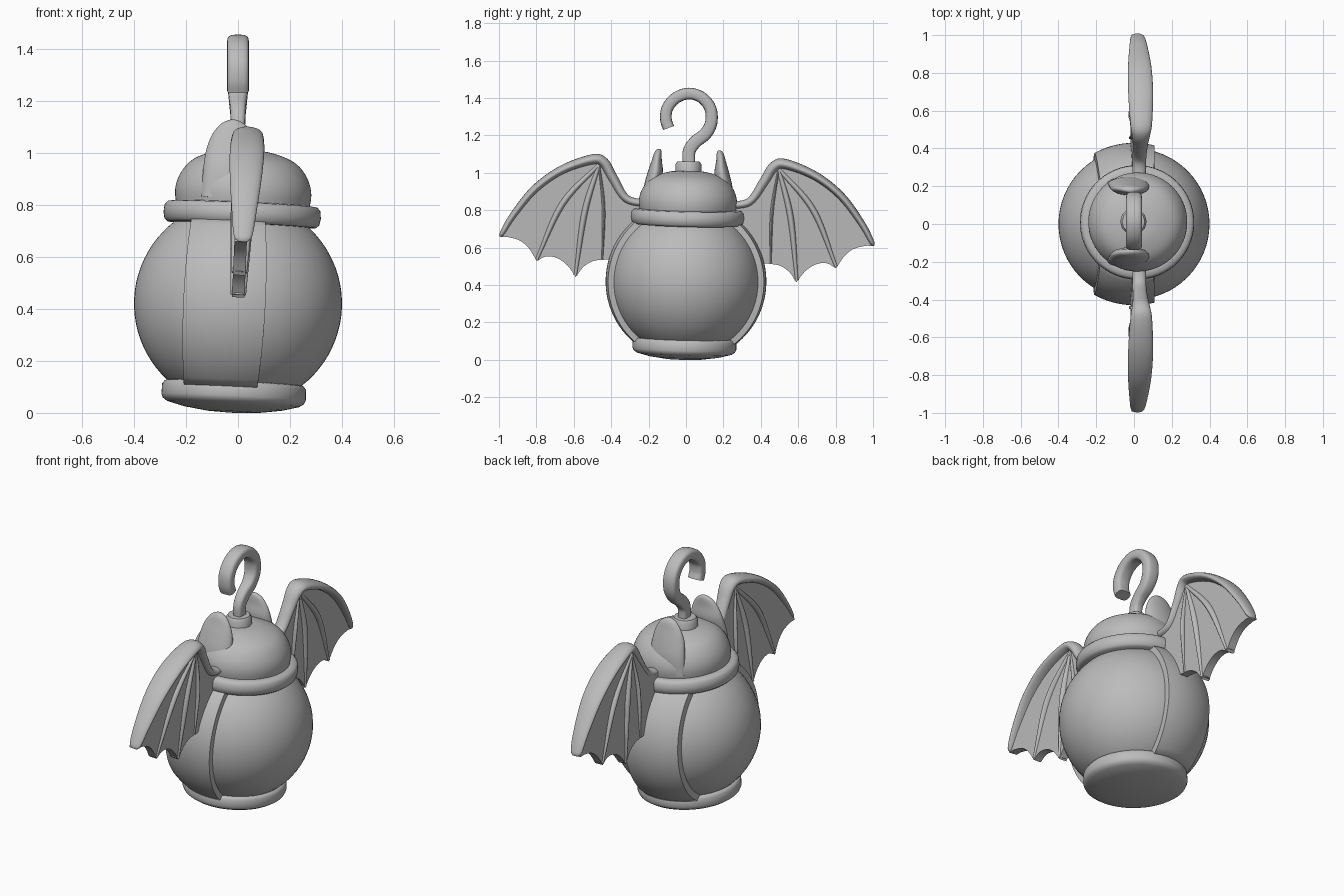
import bpy, bmesh, math
from mathutils import Matrix, Vector

cube = bpy.data.objects.get("Cube")
if cube:
    bpy.data.objects.remove(cube, do_unlink=True)

grey = bpy.data.materials.new("plain_grey")
grey.use_nodes = True
COLOUR = (0.5, 0.5, 0.5, 1)
grey.diffuse_color = COLOUR
grey.node_tree.nodes["Principled BSDF"].inputs["Base Color"].default_value = COLOUR

# The pot leans slightly about its centre
PIVOT = Vector((0, 0, 0.42))
LEAN = (Matrix.Translation(PIVOT) @ Matrix.Rotation(math.radians(-1.4), 4, 'X')
        @ Matrix.Rotation(math.radians(2.7), 4, 'Y') @ Matrix.Translation(-PIVOT))


def finish(name, bm, lean=True, angle=45):
    bmesh.ops.recalc_face_normals(bm, faces=bm.faces[:])
    if lean:
        bm.transform(LEAN)
    mesh = bpy.data.meshes.new(name)
    bm.to_mesh(mesh)
    bm.free()
    mesh.materials.append(grey)
    obj = bpy.data.objects.new(name, mesh)
    bpy.context.collection.objects.link(obj)
    bpy.ops.object.select_all(action='DESELECT')
    obj.select_set(True)
    bpy.context.view_layer.objects.active = obj
    bpy.ops.object.shade_smooth_by_angle(angle=math.radians(angle))
    return obj


def spline(pts, steps=6):
    """Smooth curve through the points (any number of components)."""
    pts = [Vector(p) for p in pts]
    ext = [2 * pts[0] - pts[1]] + pts + [2 * pts[-1] - pts[-2]]
    out = []
    for a, b, c, d in zip(ext, ext[1:], ext[2:], ext[3:]):
        for i in range(steps):
            t = i / steps
            out.append(0.5 * (2 * b + (c - a) * t + (2 * a - 5 * b + 4 * c - d) * t * t
                              + (3 * b - a - 3 * c + d) * t ** 3))
    return out + [pts[-1]]


def skin(rings):
    """Join rings of points into a closed capped tube."""
    bm = bmesh.new()
    rows = [[bm.verts.new(p) for p in ring] for ring in rings]
    n = len(rows[0])
    for r, s in zip(rows, rows[1:]):
        for i in range(n):
            bm.faces.new((r[i], r[(i + 1) % n], s[(i + 1) % n], s[i]))
    bm.faces.new(rows[0])
    bm.faces.new(rows[-1][::-1])
    return bm


def oval(power=1.0, n=20):
    def shape(v):
        return math.copysign(abs(v) ** power, v)
    angles = [math.tau * i / n for i in range(n)]
    return [(shape(math.cos(a)), shape(math.sin(a))) for a in angles]


def lathe(profile, n=64):
    return skin([[(r * c, r * s, z) for c, s in oval(n=n)] for r, z in profile])


def sweep(path, power=1.0, x=0.0):
    """Path of (y, z, half width in the plane, half thickness along x)."""
    rings = []
    for i, (y, z, w, t) in enumerate(path):
        a, b = path[max(i - 1, 0)], path[min(i + 1, len(path) - 1)]
        d = Vector((b[0] - a[0], b[1] - a[1])).normalized()
        rings.append([(x + t * s, y - d.y * w * c, z + d.x * w * c) for c, s in oval(power)])
    return skin(rings)


# Round body
bm = bmesh.new()
bmesh.ops.create_uvsphere(bm, u_segments=64, v_segments=40, radius=0.4,
                          matrix=Matrix.Translation(PIVOT))
finish("round_body", bm)

# Base, collar and domed cap
finish("base_disc", lathe([(0.01, 0.0), (0.1, 0.004), (0.19, 0.017), (0.255, 0.034), (0.272, 0.046),
                           (0.278, 0.06), (0.277, 0.1), (0.268, 0.113), (0.25, 0.118), (0.01, 0.118)]))
finish("collar", lathe([(0.2, 0.722), (0.285, 0.724), (0.298, 0.735), (0.303, 0.76),
                        (0.3, 0.79), (0.288, 0.803), (0.265, 0.806), (0.2, 0.806)]))
cap = spline([(0.25, 0.76), (0.262, 0.85), (0.24, 0.92), (0.19, 0.973), (0.1, 1.005), (0.01, 1.012)])
finish("domed_cap", lathe(cap))

# Raised bands on both wing sides of the body
for side, label in ((-1, "front"), (1, "back")):
    bm = bmesh.new()
    layers = []
    for radius in (0.36, 0.43):
        rows = []
        for i in range(25):
            z = -0.325 + 0.645 * i / 24
            spread = math.sqrt(1 - (z / 0.55) ** 2)
            row = []
            for j in range(11):
                x = -0.052 + 0.158 * (2 * j / 10 - 1) * (0.45 + 0.55 * spread)
                y = math.sqrt(max(radius ** 2 - x * x - z * z, 0.0004))
                row.append(bm.verts.new((x, side * y, z + PIVOT.z)))
            rows.append(row)
        layers.append(rows)
        for r, s in zip(rows, rows[1:]):
            for j in range(10):
                bm.faces.new((r[j], r[j + 1], s[j + 1], s[j]))
    inner, outer = layers
    rims = [[g[0] for g in (rows, rows[::-1])] for rows in layers]
    for pick in (lambda g: g[0], lambda g: g[-1],
                 lambda g: [r[0] for r in g], lambda g: [r[-1] for r in g]):
        p, q = pick(inner), pick(outer)
        for k in range(len(p) - 1):
            bm.faces.new((p[k], p[k + 1], q[k + 1], q[k]))
    finish(label + "_side_band", bm)

# Pointed ears: z, y centre, half depth in y, half width in x
EAR = [(0.82, 0.205, 0.035, 0.11), (0.92, 0.195, 0.042, 0.108), (1.0, 0.178, 0.04, 0.1),
       (1.06, 0.172, 0.027, 0.08), (1.1, 0.167, 0.02, 0.052), (1.118, 0.163, 0.012, 0.024),
       (1.123, 0.162, 0.003, 0.006)]
for side, label in ((-1, "front"), (1, "back")):
    rings = [[(-0.05 + w * c, side * (y + d * s), z) for c, s in oval(n=24)]
             for z, y, d, w in spline(EAR, 4)]
    finish(label + "_ear", skin(rings), angle=70)

# Wings: leading bone, finger ribs and scalloped membrane
BONE = [(0.22, 0.83, 0.02, 0.035), (0.33, 0.855, 0.022, 0.036), (0.405, 0.965, 0.026, 0.04),
        (0.455, 1.045, 0.028, 0.048), (0.52, 1.06, 0.027, 0.058), (0.68, 1.0, 0.023, 0.066),
        (0.82, 0.895, 0.021, 0.062), (0.93, 0.755, 0.018, 0.048), (0.985, 0.66, 0.014, 0.036),
        (0.997, 0.635, 0.006, 0.018)]
HUB = (0.48, 1.035)
TIPS = [(0.8, 0.52), (0.592, 0.44), (0.45, 0.53)]
BENDS = [(0.67, 0.82), (0.55, 0.78), (0.45, 0.8)]
SCALLOPS = [[(0.985, 0.64), (0.9, 0.62), (0.845, 0.578), (0.8, 0.51)],
            [(0.8, 0.51), (0.75, 0.536), (0.69, 0.528), (0.635, 0.49), (0.59, 0.43)],
            [(0.59, 0.43), (0.55, 0.485), (0.5, 0.517), (0.45, 0.525), (0.37, 0.53)]]
for side, label in ((-1, "front"), (1, "back")):
    def mirrored(path):
        return [(side * p[0],) + tuple(p[1:]) for p in path]

    bone = spline(BONE)
    finish(label + "_wing_bone", sweep(mirrored(bone), x=0.008), angle=70)
    for k, (tip, bend) in enumerate(zip(TIPS, BENDS)):
        size = 0.019 if k < 2 else 0.01
        rib = spline([(*HUB, size * 0.7, 0.03), (*bend, size, 0.044),
                      (*tip, size * 0.6, 0.03)], 10)
        finish(label + "_wing_rib_" + str(k + 1), sweep(mirrored(rib), 0.9), angle=70)
    outline = [(p[0], p[1]) for p in bone]
    for arc in SCALLOPS:
        outline += [(p[0], p[1]) for p in spline(arc, 4)[1:]]
    outline += [(0.26, 0.66), (0.2, 0.76)]
    bm = bmesh.new()
    sheet = bm.faces.new([bm.verts.new((-0.024, side * y, z)) for y, z in outline])
    lifted = bmesh.ops.extrude_face_region(bm, geom=[sheet], use_keep_orig=True)["geom"]
    bmesh.ops.translate(bm, vec=(0.048, 0, 0),
                        verts=[v for v in lifted if isinstance(v, bmesh.types.BMVert)])
    bmesh.ops.recalc_face_normals(bm, faces=bm.faces[:])
    bmesh.ops.triangulate(bm, faces=[f for f in bm.faces if len(f.verts) > 4])
    finish(label + "_wing_membrane", bm)

# Hanging hook and its nut, upright above the cap
bm = lathe([(0.05, 0.97), (0.07, 0.985), (0.07, 1.045), (0.06, 1.06), (0.02, 1.062)], 12)
bmesh.ops.translate(bm, verts=bm.verts[:], vec=(-0.003, 0.013, 0))
finish("hook_nut", bm, lean=False, angle=35)
HOOK = [(0.015, 1.04, 0.033, 0.027), (0.017, 1.115, 0.034, 0.028), (0.05, 1.165, 0.034, 0.031),
        (0.105, 1.21, 0.034, 0.036), (0.135, 1.27, 0.033, 0.041), (0.13, 1.345, 0.032, 0.042),
        (0.085, 1.402, 0.031, 0.042), (0.015, 1.424, 0.031, 0.042), (-0.055, 1.4, 0.031, 0.042),
        (-0.1, 1.345, 0.031, 0.042), (-0.107, 1.285, 0.031, 0.042), (-0.093, 1.24, 0.031, 0.042)]
finish("hook", sweep(spline(HOOK), 0.6), lean=False, angle=50)
